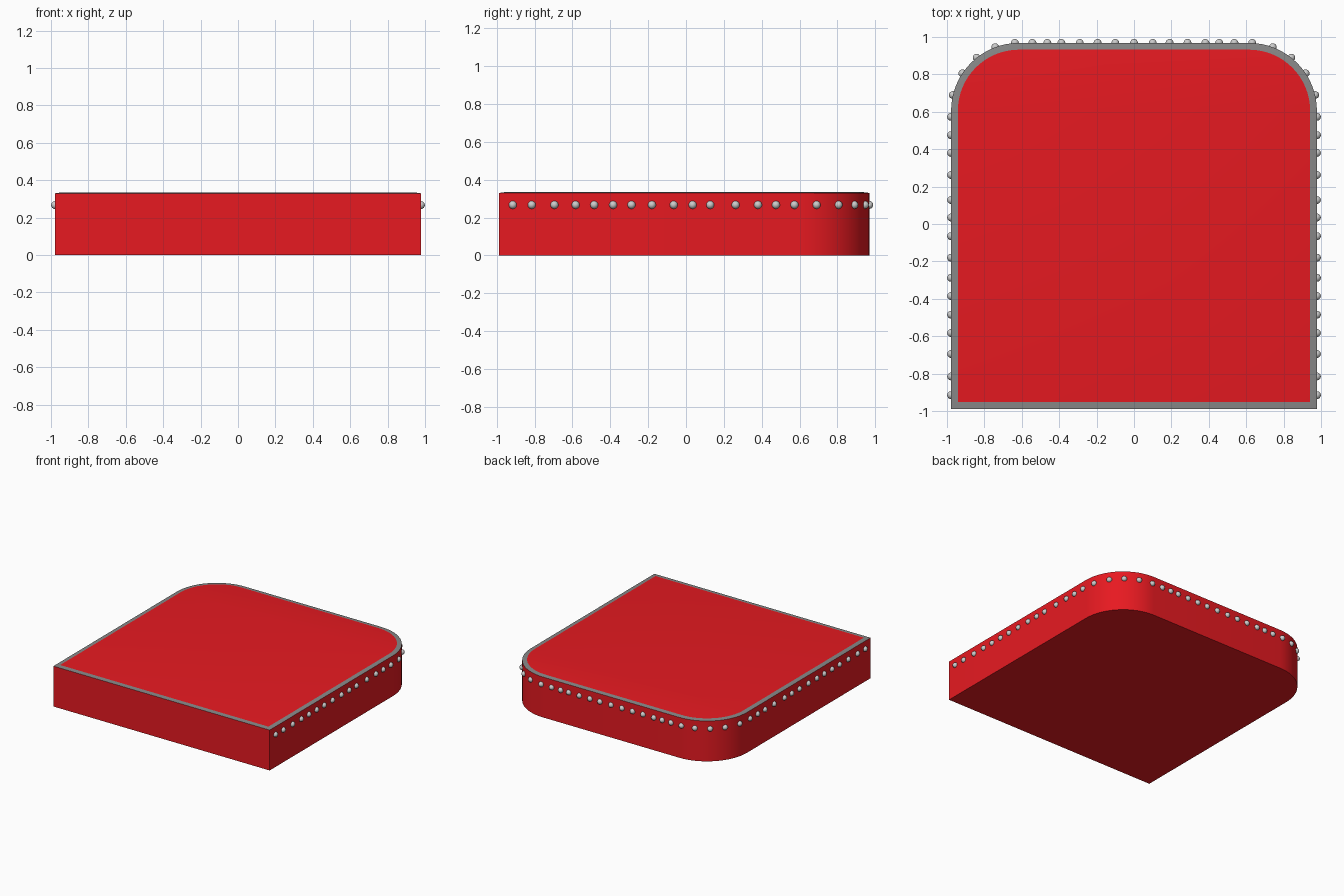
import bpy, bmesh, math

if "Cube" in bpy.data.objects:
    bpy.data.objects.remove(bpy.data.objects["Cube"])

HX, Y0, Y1, H = 0.978, -0.988, 0.968, 0.335   # body extents
R, SEG = 0.363, 16                            # rounded back corners
RIM, DROP = 0.036, 0.005                      # grey border width and outward slope


def material(name, color):
    m = bpy.data.materials.new(name)
    m.diffuse_color = (*color, 1)
    m.use_nodes = True
    m.node_tree.nodes["Principled BSDF"].inputs["Base Color"].default_value = m.diffuse_color
    return m


def outline(inset):
    """Square front corners, concentric rounded back corners."""
    r, cx, cy = R - inset, HX - R, Y1 - R
    pts = [(-HX + inset, Y0 + inset), (HX - inset, Y0 + inset)]
    for sx, start in ((1, 0), (-1, 90)):
        for i in range(SEG + 1):
            a = math.radians(start + 90 * i / SEG)
            pts.append((sx * cx + r * math.cos(a), cy + r * math.sin(a)))
    return pts


red = material("red", (0.8, 0.01, 0.015))
grey = material("border_grey", (0.25, 0.25, 0.25))

# Padded slab: red walls, grey border, red top panel
bm = bmesh.new()
loops = [[bm.verts.new((x, y, z)) for x, y in outline(inset)]
         for inset, z in ((0, 0), (0, H - DROP), (RIM, H))]
bm.faces.new(loops[0][::-1])
bm.faces.new(loops[2])
n = len(loops[0])
for level in range(2):
    a, b = loops[level], loops[level + 1]
    for i in range(n):
        j = (i + 1) % n
        f = bm.faces.new((a[i], a[j], b[j], b[i]))
        f.material_index = level
mesh = bpy.data.meshes.new("slab")
bm.to_mesh(mesh)
bm.free()
mesh.materials.append(red)
mesh.materials.append(grey)
slab = bpy.data.objects.new("slab", mesh)
bpy.context.collection.objects.link(slab)
bpy.context.view_layer.objects.active = slab
slab.select_set(True)
bpy.ops.object.shade_smooth_by_angle(angle=math.radians(30))
slab.select_set(False)

# Round studs along both sides, the back corners and the back
side_y = [-0.915, -0.815, -0.695, -0.583, -0.485, -0.385, -0.288, -0.18,
          -0.065, 0.035, 0.128, 0.262, 0.38, 0.475, 0.573]
corner_deg = [13.5, 33.5, 51.5, 69.5]
back_x = [-0.637, -0.543, -0.463, -0.388, -0.29, -0.195, -0.1, 0,
          0.1, 0.19, 0.286, 0.382, 0.455, 0.537, 0.632]
spots = [(x, Y1) for x in back_x]
for s in (-1, 1):
    spots += [(s * HX, y) for y in side_y]
    for d in corner_deg:
        a = math.radians(d)
        spots.append((s * (HX - R + R * math.cos(a)), Y1 - R + R * math.sin(a)))

bpy.ops.mesh.primitive_uv_sphere_add(segments=20, ring_count=12, radius=0.021)
first = bpy.context.object
bpy.ops.object.shade_smooth()
for i, (x, y) in enumerate(spots):
    stud = first if i == 0 else bpy.data.objects.new("stud", first.data)
    if i:
        bpy.context.collection.objects.link(stud)
    stud.name = f"stud_{i + 1:02d}"
    stud.location = (x, y, 0.267)
